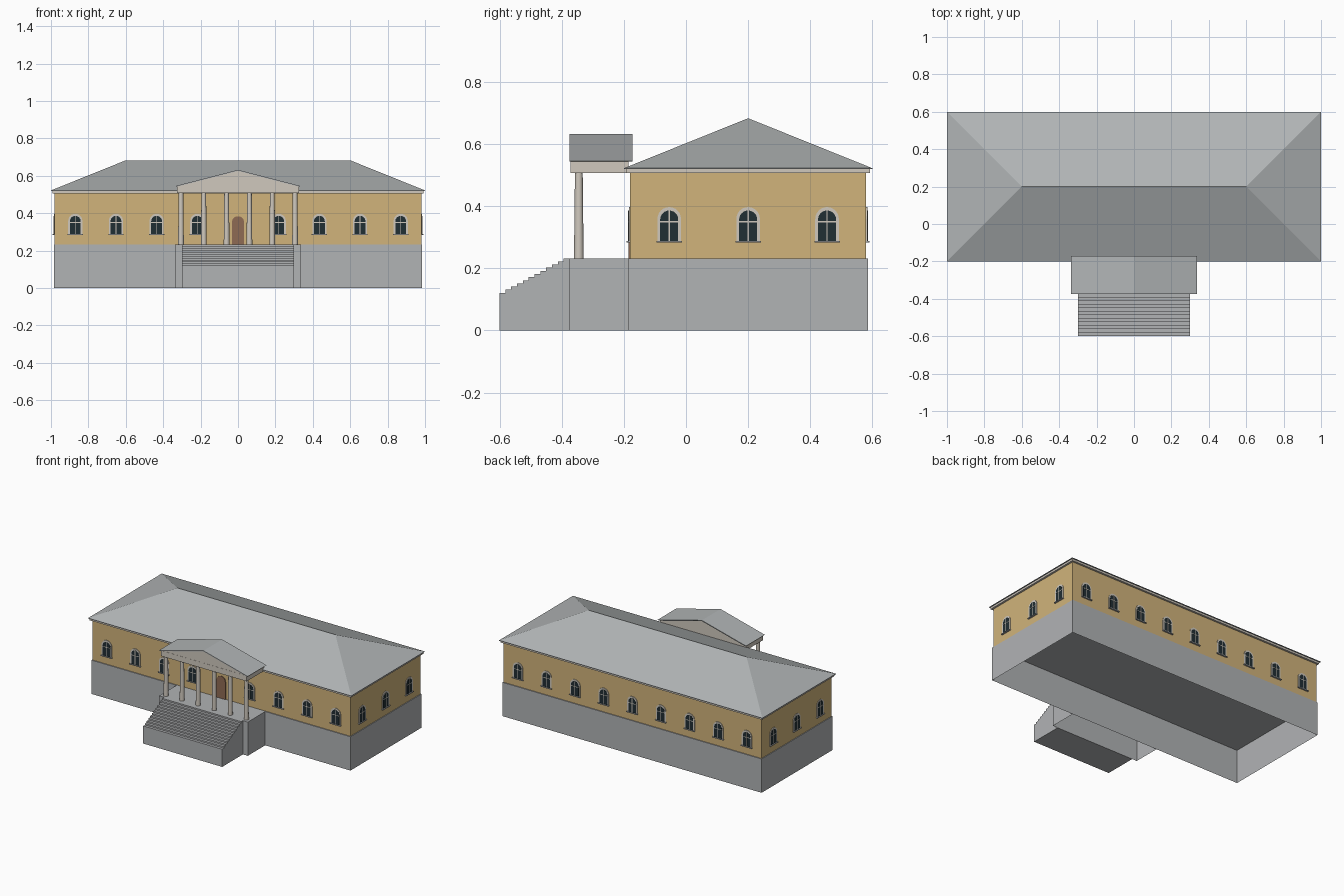
import bpy, bmesh, math
from mathutils import Matrix, Vector

if "Cube" in bpy.data.objects:
    bpy.data.objects.remove(bpy.data.objects["Cube"])


def material(name, rgb):
    m = bpy.data.materials.new(name)
    lin = [(c / 255 / 12.92) if c < 10 else ((c / 255 + 0.055) / 1.055) ** 2.4 for c in rgb]
    m.diffuse_color = (*lin, 1)
    m.use_nodes = True
    m.node_tree.nodes["Principled BSDF"].inputs["Base Color"].default_value = m.diffuse_color
    return m


GREY = material("stone grey", (177, 179, 181))
ROOF = material("roof grey", (177, 181, 182))
OCHRE = material("ochre plaster", (209, 180, 123))
CREAM = material("pale trim", (208, 201, 190))
GLASS = material("dark glass", (32, 46, 51))
BROWN = material("door brown", (143, 107, 84))


def finish(name, bm, mat):
    bmesh.ops.recalc_face_normals(bm, faces=bm.faces)
    me = bpy.data.meshes.new(name)
    bm.to_mesh(me)
    bm.free()
    me.materials.append(mat)
    ob = bpy.data.objects.new(name, me)
    bpy.context.collection.objects.link(ob)
    return ob


def add_box(bm, lo, hi, mtx=Matrix()):
    lo, hi = Vector(lo), Vector(hi)
    m = mtx @ Matrix.Translation((lo + hi) / 2) @ Matrix.Diagonal((*(hi - lo), 1))
    return bmesh.ops.create_cube(bm, size=1, matrix=m)["verts"]


def box(name, lo, hi, mat, open_sides=()):
    """Box; faces whose normal is listed in open_sides are removed."""
    bm = bmesh.new()
    add_box(bm, lo, hi)
    bm.normal_update()
    gone = [f for f in bm.faces if any(f.normal.dot(Vector(d)) > 0.9 for d in open_sides)]
    bmesh.ops.delete(bm, geom=gone, context="FACES")
    return finish(name, bm, mat)


def add_prism(bm, pts, vec, mtx=Matrix()):
    """Extrude a closed polygon along vec."""
    n = len(pts)
    a = [bm.verts.new(mtx @ Vector(p)) for p in pts]
    b = [bm.verts.new(mtx @ (Vector(p) + Vector(vec))) for p in pts]
    bm.faces.new(a)
    bm.faces.new(b[::-1])
    for i in range(n):
        j = (i + 1) % n
        bm.faces.new((a[j], a[i], b[i], b[j]))


def prism(name, pts, vec, mat):
    bm = bmesh.new()
    add_prism(bm, pts, vec)
    return finish(name, bm, mat)


def arch(half, bottom, spring, seg=12):
    """Round-topped outline in the local x-z plane."""
    pts = [(-half, 0, bottom), (half, 0, bottom)]
    for i in range(seg + 1):
        t = math.pi * i / seg
        pts.append((half * math.cos(t), 0, spring + half * math.sin(t)))
    return pts


BASE_Z, EAVE_Z, CY = 0.232, 0.522, 0.2

# Main body: plinth open underneath, walls, cornice
box("plinth", (-0.985, -0.186, 0), (0.985, 0.586, BASE_Z), GREY, [(0, 0, -1)])
box("walls", (-0.98, -0.18, BASE_Z), (0.98, 0.58, 0.508), OCHRE)
box("cornice", (-0.993, -0.193, 0.506), (0.993, 0.593, EAVE_Z - 0.003), CREAM)

# Hipped roof over a thin eave slab
bm = bmesh.new()
add_box(bm, (-1, -0.2, EAVE_Z - 0.003), (1, 0.6, EAVE_Z))
bm.faces.ensure_lookup_table()
top = [f for f in bm.faces if all(v.co.z > EAVE_Z - 0.001 for v in f.verts)]
bmesh.ops.delete(bm, geom=top, context="FACES_ONLY")
corner = {(v.co.x > 0, v.co.y > CY): v for v in bm.verts if v.co.z > EAVE_Z - 0.001}
ridge = {s: bm.verts.new((0.6 if s else -0.6, CY, 0.683)) for s in (True, False)}
for s in (True, False):
    bm.faces.new((corner[s, False], corner[s, True], ridge[s]))
    bm.faces.new((corner[False, s], corner[True, s], ridge[True], ridge[False]))
finish("hip_roof", bm, ROOF)

# Windows: matrices place the local outward direction (-y) on each wall
spots = []
for i in range(-4, 5):
    x = i * 0.2175
    if i:
        spots.append(Matrix.Translation((x, -0.18, 0)))
    spots.append(Matrix.Translation((x, 0.58, 0)) @ Matrix.Rotation(math.pi, 4, "Z"))
for y in (-0.054, 0.2, 0.454):
    for s in (-1, 1):
        spots.append(Matrix.Translation((s * 0.98, y, 0)) @ Matrix.Rotation(s * math.pi / 2, 4, "Z"))

frames, panes, bars, sills = (bmesh.new() for _ in range(4))
for m in spots:
    add_prism(frames, arch(0.038, 0.285, 0.359), (0, -0.004, 0), m)
    add_prism(panes, arch(0.029, 0.288, 0.357), (0, -0.005, 0), m)
    add_box(bars, (-0.002, -0.006, 0.288), (0.002, 0, 0.386), m)
    add_box(bars, (-0.029, -0.006, 0.348), (0.029, 0, 0.352), m)
    add_box(sills, (-0.041, -0.011, 0.283), (0.041, 0, 0.288), m)
finish("window_frames", frames, CREAM)
finish("window_panes", panes, GLASS)
finish("window_bars", bars, CREAM)
finish("window_sills", sills, GREY)

# Arched front door
prism("door", [(x, -0.18, z) for x, _, z in arch(0.033, BASE_Z, 0.351)], (0, -0.005, 0), BROWN)

# Porch platform, open underneath
box("porch_platform", (-0.337, -0.375, 0), (0.337, -0.186, BASE_Z), GREY,
    [(0, 0, -1), (0, 1, 0)])

# Staircase as one stepped profile
steps, y0, y1, z0 = 12, -0.6, -0.375, 0.121
profile = [(-0.3, y1, 0), (-0.3, y0, 0)]
for i in range(steps):
    z = z0 + (BASE_Z - z0) * i / (steps - 1)
    profile.append((-0.3, y0 + (y1 - y0) * i / steps, z))
    profile.append((-0.3, y0 + (y1 - y0) * (i + 1) / steps, z))
prism("staircase", profile, (0.6, 0, 0), GREY)

# Six tapered columns
bm = bmesh.new()
for x in (-0.305, -0.183, -0.061, 0.061, 0.183, 0.305):
    bmesh.ops.create_cone(bm, cap_ends=True, segments=20, radius1=0.0155, radius2=0.0125,
                          depth=0.508 - BASE_Z,
                          matrix=Matrix.Translation((x, -0.345, (0.508 + BASE_Z) / 2)))
columns = finish("columns", bm, CREAM)
bpy.context.view_layer.objects.active = columns
columns.select_set(True)
bpy.ops.object.shade_smooth_by_angle(angle=math.radians(40))

# Entablature, pediment and gabled porch roof
box("entablature", (-0.326, -0.371, 0.507), (0.326, -0.185, 0.545), CREAM)
prism("pediment", [(-0.322, -0.37, 0.545), (0.322, -0.37, 0.545), (0, -0.37, 0.627)],
      (0, 0.19, 0), CREAM)
prism("porch_roof", [(-0.337, -0.375, 0.545), (0, -0.375, 0.632), (0.337, -0.375, 0.545),
                     (0.322, -0.375, 0.543), (0, -0.375, 0.626), (-0.322, -0.375, 0.543)],
      (0, 0.203, 0), ROOF)
